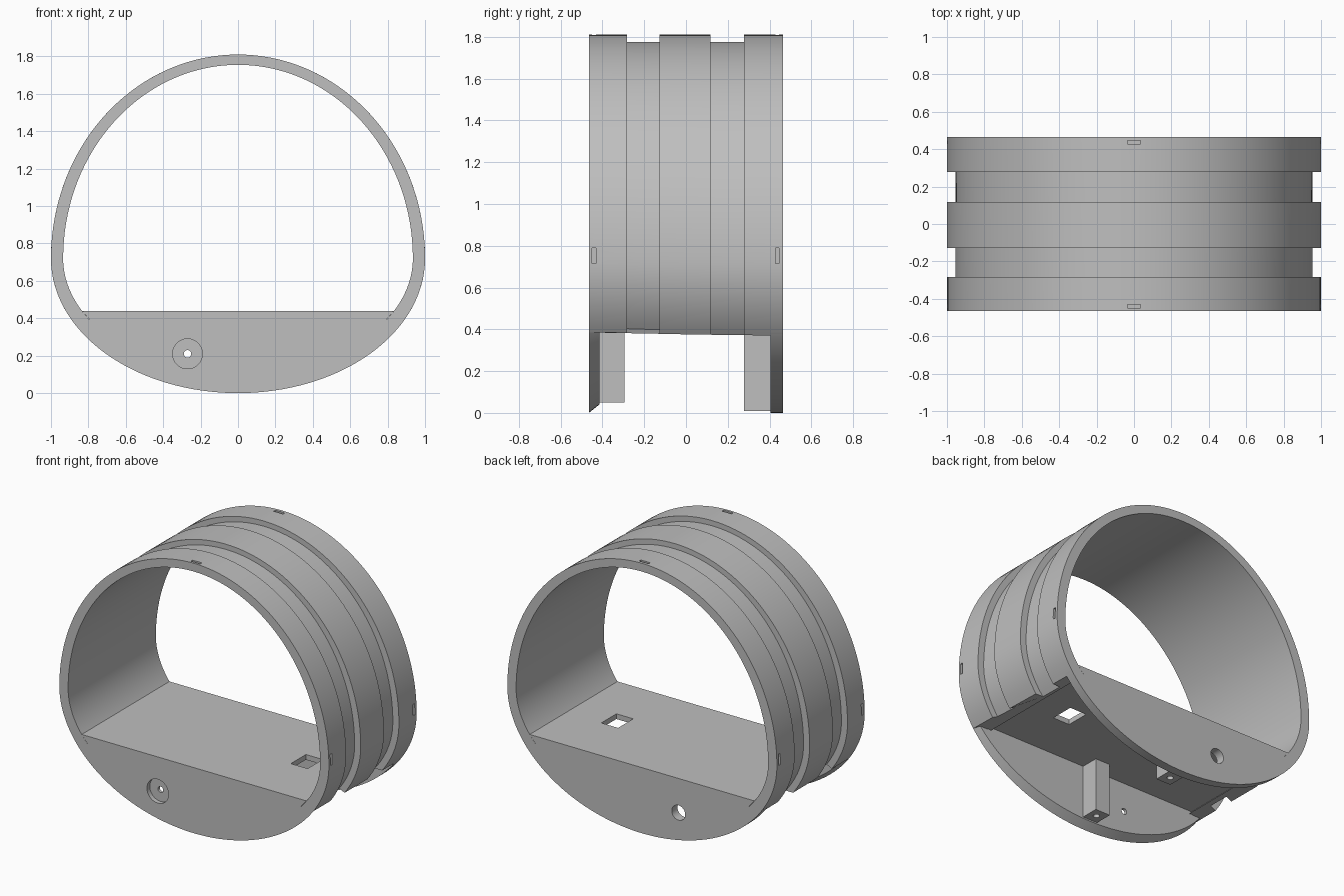
import bpy, bmesh
from math import sin, cos, asin, pi, radians
from mathutils import Matrix

cube = bpy.data.objects.get("Cube")
if cube:
    bpy.data.objects.remove(cube, do_unlink=True)

grey = bpy.data.materials.new("mid grey")
grey.use_nodes = True
grey.diffuse_color = (0.52, 0.52, 0.52, 1)
grey.node_tree.nodes["Principled BSDF"].inputs["Base Color"].default_value = grey.diffuse_color

MID = 0.72                      # height of the widest point
OUTER = (1.0, 1.09, 0.72)       # half width, rise above, drop below
GROOVE = (0.955, 1.055, 0.68)
INNER = (0.935, 1.035, 0.62)
FLOOR, UNDER = 0.44, 0.405
FRONT, BACK = -0.465, 0.465
WALL_F, WALL_B = -0.415, 0.405  # inner faces of the bulkheads


def egg(shape, t):
    a, up, down = shape
    return a * cos(t), MID + (up if sin(t) > 0 else down) * sin(t)


def angle_at(shape, z):
    return asin((z - MID) / shape[2])


def half_width(shape, z):
    return shape[0] * cos(angle_at(shape, z))


def finish(name, bm):
    bmesh.ops.recalc_face_normals(bm, faces=bm.faces)
    mesh = bpy.data.meshes.new(name)
    bm.to_mesh(mesh)
    bm.free()
    mesh.materials.append(grey)
    ob = bpy.data.objects.new(name, mesh)
    bpy.context.collection.objects.link(ob)
    return ob


def loft(name, front, back, y0, y1):
    """Solid between two matching outlines in the xz plane."""
    bm = bmesh.new()
    f = [bm.verts.new((x, y0, z)) for x, z in front]
    b = [bm.verts.new((x, y1, z)) for x, z in back]
    bm.faces.new(f)
    bm.faces.new(b)
    for i in range(len(f)):
        j = (i + 1) % len(f)
        bm.faces.new((f[i], f[j], b[j], b[i]))
    return finish(name, bm)


def box(name, size, loc):
    bm = bmesh.new()
    bmesh.ops.create_cube(bm, size=1, matrix=Matrix.Translation(loc) @ Matrix.Diagonal((*size, 1)))
    return finish(name, bm)


def drill(radius, depth, loc, axis="X"):
    bm = bmesh.new()
    turn = Matrix.Rotation(pi / 2, 4, "X") if axis == "Y" else Matrix.Identity(4)
    bmesh.ops.create_cone(bm, cap_ends=True, segments=32, radius1=radius, radius2=radius,
                          depth=depth, matrix=Matrix.Translation(loc) @ turn)
    return finish("cutter", bm)


def cut(ob, cutters):
    bpy.context.view_layer.objects.active = ob
    for c in cutters:
        c.hide_render = True
        mod = ob.modifiers.new("cut", "BOOLEAN")
        mod.operation, mod.solver, mod.object = "DIFFERENCE", "EXACT", c
        bpy.ops.object.modifier_apply(modifier=mod.name)
        bpy.data.objects.remove(c, do_unlink=True)


# Hull: a stepped wall section swept round the arch; last value is its lower end
section = [(FRONT, OUTER, .385), (-.283, OUTER, .383), (-.283, GROOVE, .403), (-.128, GROOVE, .398),
           (-.128, OUTER, .378), (.118, OUTER, .374), (.118, GROOVE, .374), (.277, GROOVE, .372),
           (.277, OUTER, .372), (BACK, OUTER, .37), (BACK, INNER, .385), (FRONT, INNER, .385)]
bm = bmesh.new()
STEPS = 96
rows = []
for i in range(STEPS + 1):
    row = []
    for y, shape, low in section:
        t0 = angle_at(shape, low)
        x, z = egg(shape, t0 + (pi - 2 * t0) * i / STEPS)
        row.append(bm.verts.new((x, y, z)))
    rows.append(row)
for r, s in zip(rows, rows[1:]):
    for k in range(len(section)):
        n = (k + 1) % len(section)
        bm.faces.new((r[k], r[n], s[n], s[k]))
bm.faces.new(rows[0])
bm.faces.new(rows[-1])
hull = finish("hull_shell", bm)

# Small alignment slots near both rims, on the crown and the sides
slots = []
for y in (-.44, .437):
    slots.append(box("cutter", (.07, .018, .04), (0, y, 1.81)))
    for side in (-1, 1):
        slots.append(box("cutter", (.04, .018, .075), (side, y, .752)))
cut(hull, slots)


# Bulkheads closing the space under the floor at each end
def bulkhead_outline(shape, low):
    t0 = angle_at(OUTER, low)
    arc = [egg(shape, t0 + (-pi - 2 * t0) * i / 64) for i in range(65)]
    w_top, w_low = half_width(INNER, FLOOR), half_width(INNER, low)
    return [(w_top, FLOOR), (w_low, low)] + arc + [(-w_low, low), (-w_top, FLOOR)]


full = bulkhead_outline(OUTER, .385)
front_wall = loft("front_bulkhead", full, bulkhead_outline((1, 1.09, .68), .385), FRONT, WALL_F)
back_wall = loft("back_bulkhead", full, full, WALL_B, BACK)
HX, HZ = -.27, .21
cut(front_wall, [drill(.08, .06, (HX, FRONT, HZ), "Y"), drill(.02, .3, (HX, FRONT, HZ), "Y")])
cut(back_wall, [drill(.05, .3, (HX, BACK, HZ), "Y")])

# Floor with a rectangular opening
w_top, w_low = half_width(INNER, FLOOR) + .01, half_width(INNER, UNDER) + .01
outline = [(w_top, FLOOR), (w_low, UNDER), (-w_low, UNDER), (-w_top, FLOOR)]
floor = loft("floor", outline, outline, WALL_F, WALL_B)
cut(floor, [box("cutter", (.125, .16, .3), (.51, 0, FLOOR))])

# Mounting posts under the floor, each with a screw hole in its lower end
for name, y0, y1, low in (("front_post", WALL_F, -.295, .05), ("back_post", .277, WALL_B, .01)):
    y = (y0 + y1) / 2
    post = box(name, (.11, y1 - y0, UNDER - low), (0, y, (UNDER + low) / 2))
    cut(post, [drill(.02, .2, (0, y, low))])

# Smooth curves, crisp edges
for ob in bpy.context.collection.objects:
    ob.select_set(ob.type == "MESH")
bpy.context.view_layer.objects.active = hull
bpy.ops.object.shade_smooth_by_angle(angle=radians(30))
